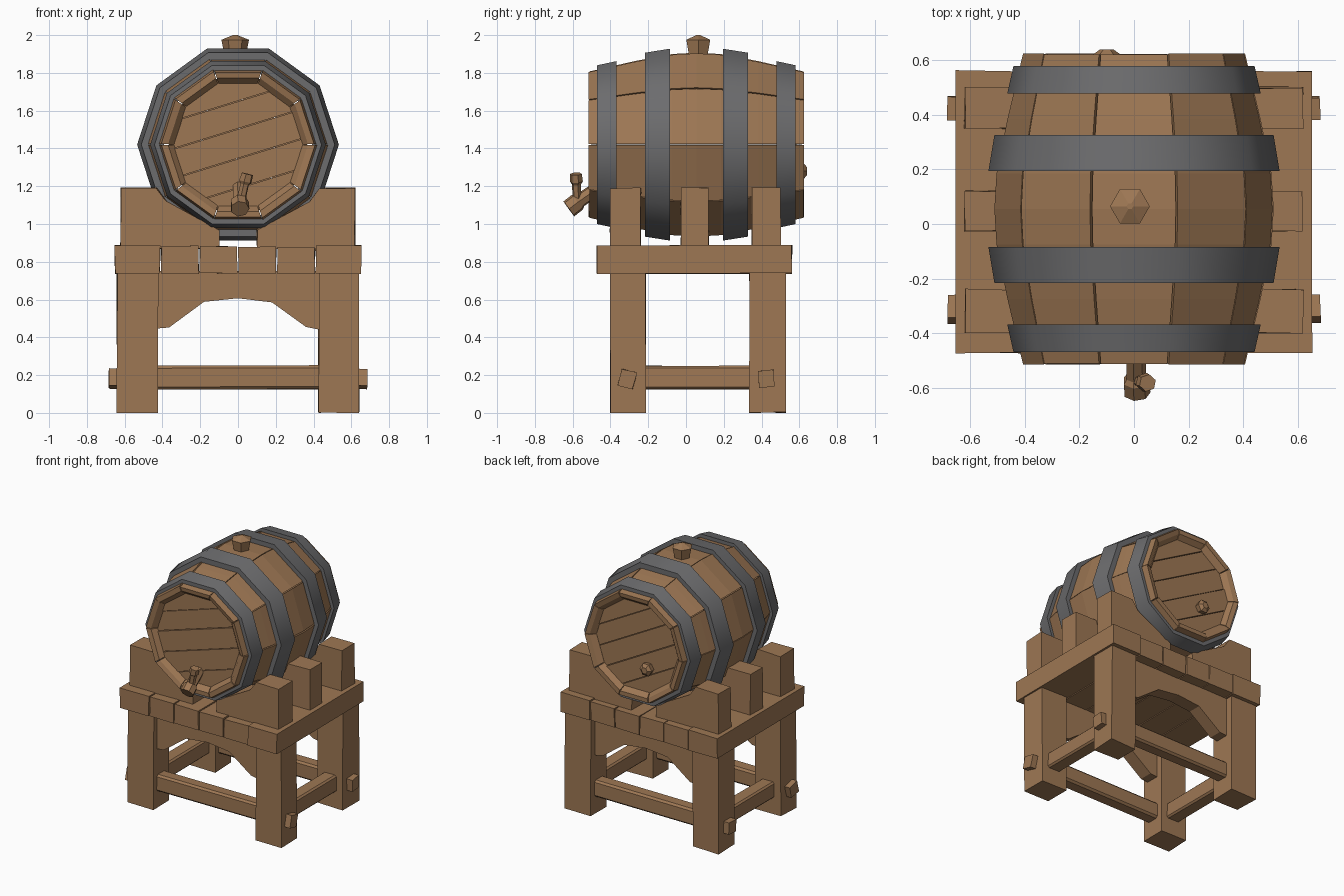
import bpy, bmesh, math, random
from mathutils import Vector

if "Cube" in bpy.data.objects:
    bpy.data.objects.remove(bpy.data.objects["Cube"])

random.seed(4)


def material(name, col):
    m = bpy.data.materials.new(name)
    m.diffuse_color = (*col, 1)
    m.use_nodes = True
    m.node_tree.nodes["Principled BSDF"].inputs["Base Color"].default_value = m.diffuse_color
    return m


WOOD = material("brown wood", (0.34, 0.185, 0.088))
IRON = material("grey iron", (0.15, 0.15, 0.155))


def finish(name, bm, mat, smooth=None, jitter=0.0):
    for v in bm.verts:
        v.co += Vector([random.uniform(-jitter, jitter) for _ in range(3)])
    bmesh.ops.recalc_face_normals(bm, faces=bm.faces)
    me = bpy.data.meshes.new(name)
    bm.to_mesh(me)
    bm.free()
    me.materials.append(mat)
    if smooth:
        for p in me.polygons:
            p.use_smooth = True
        me.set_sharp_from_angle(angle=math.radians(smooth))
    ob = bpy.data.objects.new(name, me)
    bpy.context.collection.objects.link(ob)
    return ob


def loft(bm, rings, closed=False):
    """Join rings of equal length; cap the ends unless closed."""
    rows = [[bm.verts.new(p) for p in r] for r in rings]
    n = len(rows[0])
    pairs = list(zip(rows, rows[1:])) + ([(rows[-1], rows[0])] if closed else [])
    for a, b in pairs:
        for i in range(n):
            j = (i + 1) % n
            bm.faces.new((a[i], a[j], b[j], b[i]))
    if not closed:
        bm.faces.new(rows[0])
        bm.faces.new(rows[-1])


def prism(name, pts, y0, y1, jitter=0.0):
    bm = bmesh.new()
    loft(bm, [[(x, y, z) for x, z in pts] for y in (y0, y1)])
    return finish(name, bm, WOOD, jitter=jitter)


def box(name, x0, x1, y0, y1, z0, z1, jitter=0.004, bevel=0.0):
    ob = prism(name, [(x0, z0), (x1, z0), (x1, z1), (x0, z1)], y0, y1, jitter)
    if bevel:
        m = ob.modifiers.new("bevel", 'BEVEL')
        m.width, m.segments = bevel, 1
    return ob


def rod(name, stations, sides=6):
    """Faceted rod through (point, radius) stations along a straight axis."""
    axis = (Vector(stations[-1][0]) - Vector(stations[0][0])).normalized()
    q = axis.to_track_quat('Z', 'Y')
    bm = bmesh.new()
    loft(bm, [[Vector(c) + q @ Vector((r * math.cos(a), r * math.sin(a), 0))
               for a in (2 * math.pi * i / sides for i in range(sides))]
              for c, r in stations])
    return finish(name, bm, WOOD)


# ---- barrel: ten staves around the y axis ----
CY, CZ, N = 0.055, 1.42, 10


def polar(y, r, a):
    return Vector((r * math.cos(a), y + CY, CZ + r * math.sin(a)))


outer = [(-0.565, 0.405), (-0.33, 0.462), (-0.13, 0.502), (0, 0.510),
         (0.13, 0.502), (0.33, 0.462), (0.565, 0.405)]
bm = bmesh.new()
for i in range(N):
    a0, a1 = 2 * math.pi * i / N + 0.006, 2 * math.pi * (i + 1) / N - 0.006
    dr, dl = random.uniform(-0.004, 0.004), random.uniform(-0.007, 0.004)
    prof = [(y + math.copysign(dl, y) * (abs(y) > 0.5), r + dr) for y, r in outer]
    e = 0.565 + dl
    prof += [(e, 0.37), (0.525, 0.338), (-0.525, 0.338), (-e, 0.37)]
    loft(bm, [[polar(y, r, a) for y, r in prof] for a in (a0, a1)])
finish("barrel_staves", bm, WOOD)

# plank heads, cut into strips and set in from the stave ends
for name, y, tilt in (("front_head", -0.53, 0.3), ("back_head", 0.53, -0.5)):
    bm = bmesh.new()
    d = Vector((-math.sin(tilt), 0, math.cos(tilt)))
    cuts = [-0.4, -0.22, -0.07, 0.08, 0.22, 0.4]
    for lo, hi in zip(cuts, cuts[1:]):
        part = bmesh.new()
        off = random.uniform(0, 0.006)
        part.faces.new([part.verts.new(polar(y - math.copysign(off, y), 0.365, 2 * math.pi * i / N))
                        for i in range(N)])
        for s, k in ((1, hi - 0.002), (-1, lo + 0.002)):
            bmesh.ops.bisect_plane(part, geom=part.verts[:] + part.edges[:] + part.faces[:],
                                   plane_co=Vector((0, 0, CZ)) + d * k,
                                   plane_no=d * s, clear_outer=True)
        for f in part.faces:
            ring = [v.co.copy() for v in f.verts]
            back = [p - Vector((0, math.copysign(0.04, y), 0)) for p in ring]
            loft(bm, [ring, back])
        part.free()
    finish(name, bm, WOOD)

# four iron hoops
hoops = [("front_end_hoop", -0.525, 0.442, -0.423, 0.465),
         ("front_middle_hoop", -0.272, 0.512, -0.14, 0.534),
         ("back_middle_hoop", 0.14, 0.534, 0.272, 0.512),
         ("back_end_hoop", 0.423, 0.465, 0.525, 0.442)]
for name, ya, ra, yb, rb in hoops:
    bm = bmesh.new()
    sec = [(ya, ra), (yb, rb), (yb, rb - 0.05), (ya, ra - 0.05)]
    loft(bm, [[polar(y, r, 2 * math.pi * i / N) for y, r in sec] for i in range(N)], True)
    finish(name, bm, IRON, smooth=40)

# bungs
rod("top_bung", [((-0.015, 0.065, 1.86), 0.05), ((-0.015, 0.065, 1.975), 0.073),
                 ((-0.015, 0.065, 2.0), 0.012)])
rod("back_bung", [((-0.1, 0.56, 1.28), 0.038), ((-0.1, 0.622, 1.28), 0.05),
                  ((-0.1, 0.64, 1.28), 0.025)])

# tap: spout and turning handle
rod("tap_spout", [((0.005, -0.46, 1.195), 0.036), ((0.007, -0.56, 1.125), 0.038),
                  ((0.008, -0.575, 1.115), 0.05), ((0.01, -0.62, 1.08), 0.05)], 7)
rod("tap_handle", [((0.01, -0.575, 1.10), 0.024), ((0.035, -0.58, 1.21), 0.024),
                   ((0.039, -0.58, 1.225), 0.035), ((0.05, -0.583, 1.265), 0.032)])

# ---- stand ----
# deck boards running front to back
edges = [-0.655, -0.41, -0.205, 0.0, 0.205, 0.41, 0.655]
for i, (a, b) in enumerate(zip(edges, edges[1:])):
    side = i in (0, 5)
    trim = 0 if side else random.uniform(0, 0.012)
    box(f"deck_board_{i + 1}", a + 0.003, b - 0.003, -0.472 + trim, 0.562 - trim,
        0.738, 0.888 - trim, 0.003)

# cradle chocks, three on each side, following the barrel
chock = [(0.1, 0.87), (0.62, 0.87), (0.62, 1.19), (0.43, 1.19), (0.38, 1.12), (0.1, 0.97)]
for sx, side in ((-1, "left"), (1, "right")):
    for y0, y1, pos in ((-0.40, -0.24, "front"), (-0.026, 0.12, "middle"),
                        (0.35, 0.50, "back")):
        prism(f"{side}_{pos}_chock", [(sx * x, z) for x, z in chock], y0, y1, 0.004)

# legs, long stretchers and their tenon ends
for sx, side in ((-1, "left"), (1, "right")):
    for y0, y1, pos in ((-0.40, -0.212, "front"), (0.335, 0.527, "back")):
        xa, xb = sorted((sx * 0.425, sx * 0.64))
        box(f"{side}_{pos}_leg", xa, xb, y0, y1, 0.0, 0.75, 0.004).location.z = 0.002
        xa, xb = sorted((sx * 0.60, sx * 0.683))
        yc = (y0 + y1) / 2 - 0.006
        peg = box(f"{side}_{pos}_tenon", xa, xb, -0.042, 0.042, -0.045, 0.045, 0.003)
        peg.location = (0, yc, 0.18)
        peg.rotation_euler.x = -0.25 if pos == "front" else 0.06
    box(f"{side}_stretcher", *sorted((sx * 0.475, sx * 0.585)), -0.25, 0.37, 0.125, 0.248, 0.003, 0.012)

# arched aprons and cross stretchers between the legs
arch = [(-0.45, 0.75), (-0.45, 0.445), (-0.365, 0.452), (-0.18, 0.588), (0, 0.607),
        (0.18, 0.585), (0.36, 0.455), (0.45, 0.437), (0.45, 0.75)]
for pos, yc in (("front", -0.31), ("back", 0.425)):
    prism(f"{pos}_apron", arch, yc - 0.05, yc + 0.05)
    box(f"{pos}_stretcher", -0.45, 0.45, yc - 0.05, yc + 0.05, 0.125, 0.25, 0.003, 0.014)
